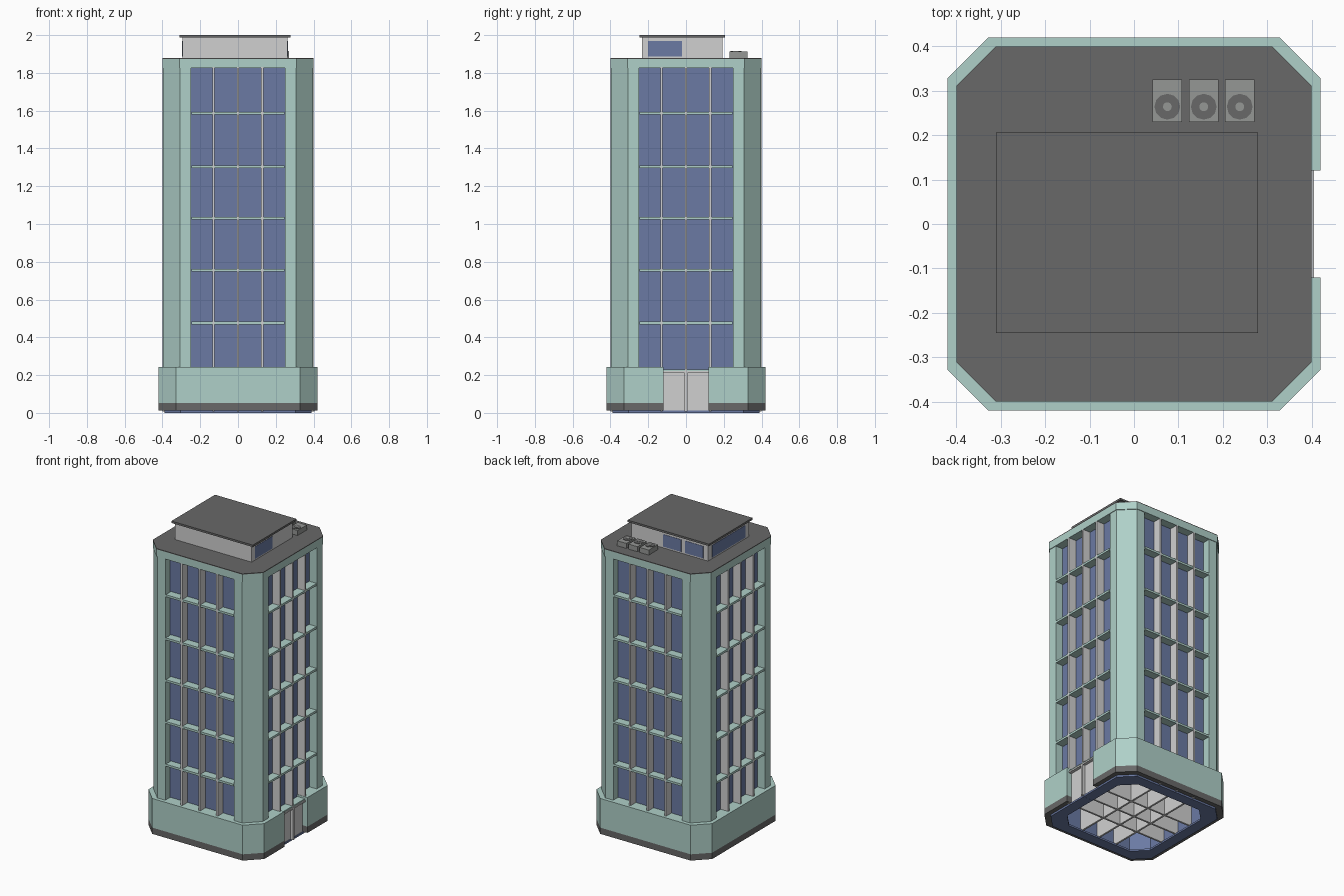
import bpy, bmesh, math
from mathutils import Matrix

if "Cube" in bpy.data.objects:
    bpy.data.objects.remove(bpy.data.objects["Cube"])


def material(name, rgb):
    m = bpy.data.materials.new(name)
    m.diffuse_color = (*rgb, 1)
    m.use_nodes = True
    m.node_tree.nodes["Principled BSDF"].inputs["Base Color"].default_value = m.diffuse_color
    return m


GREEN = material("pale_green", (0.43, 0.63, 0.58))
GLASS = material("blue_glass", (0.145, 0.195, 0.37))
LIGHT = material("light_grey", (0.63, 0.63, 0.63))
DARK = material("dark_grey", (0.14, 0.14, 0.14))
METAL = material("mid_grey", (0.30, 0.31, 0.30))


def finish(name, bm, mat):
    bmesh.ops.recalc_face_normals(bm, faces=bm.faces)
    me = bpy.data.meshes.new(name)
    bm.to_mesh(me)
    bm.free()
    me.materials.append(mat)
    ob = bpy.data.objects.new(name, me)
    bpy.context.collection.objects.link(ob)
    return ob


def add_box(bm, x0, x1, y0, y1, z0, z1, turn=0):
    m = (Matrix.Rotation(turn, 4, 'Z')
         @ Matrix.Translation(((x0 + x1) / 2, (y0 + y1) / 2, (z0 + z1) / 2))
         @ Matrix.Diagonal((x1 - x0, y1 - y0, z1 - z0, 1)))
    bmesh.ops.create_cube(bm, size=1, matrix=m)


def box(name, mat, *dims):
    bm = bmesh.new()
    add_box(bm, *dims)
    return finish(name, bm, mat)


def add_prism(bm, pts, z0, z1, turn=0):
    rot = Matrix.Rotation(turn, 4, 'Z')
    vs = [bm.verts.new(rot @ Matrix.Translation((x, y, z0)).to_translation()) for x, y in pts]
    f = bm.faces.new(vs)
    ext = bmesh.ops.extrude_face_region(bm, geom=[f])
    top = [g for g in ext["geom"] if isinstance(g, bmesh.types.BMVert)]
    bmesh.ops.translate(bm, verts=top, vec=(0, 0, z1 - z0))


def prism(name, mat, pts, z0, z1):
    bm = bmesh.new()
    add_prism(bm, pts, z0, z1)
    return finish(name, bm, mat)


def octagon(r, c):
    """Chamfered square, starting just above the +x side, anticlockwise."""
    return [(r, c), (c, r), (-c, r), (-r, c), (-r, -c), (-c, -r), (c, -r), (r, -c)]


def open_ring(r, c, ri, ci, gap):
    """Ring profile with a gap in the +x side."""
    outer = [(r, gap)] + octagon(r, c) + [(r, -gap)]
    inner = [(ri, gap)] + octagon(ri, ci) + [(ri, -gap)]
    return outer + inner[::-1]


QUARTERS = [k * math.pi / 2 for k in range(4)]
FLOORS = [0.476, 0.756, 1.03, 1.304, 1.587]
FINS = [-0.13, 0.0, 0.128]

# base skirt with a gap for the entrance
prism("plinth", DARK, open_ring(0.42, 0.328, 0.385, 0.30, 0.12), 0.012, 0.053)
prism("base_skirt", GREEN, open_ring(0.42, 0.328, 0.345, 0.25, 0.12), 0.053, 0.244)

# recessed glass walls, open underneath, and their foot ring
prism("glass_walls", GLASS, open_ring(0.345, 0.25, 0.335, 0.245, 0.0005), 0.002, 1.83)
prism("glass_foot", GLASS, open_ring(0.39, 0.305, 0.32, 0.235, 0.0005), 0.0, 0.012)

# corner columns
bm = bmesh.new()
for a in QUARTERS:
    add_prism(bm, [(0.25, 0.396), (0.308, 0.396), (0.396, 0.308), (0.396, 0.25),
                   (0.345, 0.25), (0.25, 0.345)], 0.2, 1.83, a)
finish("corner_columns", bm, GREEN)

# upright fins that run right through the tower
bm = bmesh.new()
for p in FINS:
    add_box(bm, p - 0.006, p + 0.006, -0.4, 0.4, 0.008, 1.83)
    add_box(bm, -0.4, 0.4, p - 0.006, p + 0.006, 0.008, 1.83)
finish("window_fins", bm, LIGHT)

# ledges at each floor, split between the fins
bm = bmesh.new()
edges = [-0.25] + FINS + [0.25]
for a in QUARTERS:
    for z in FLOORS:
        for e0, e1 in zip(edges, edges[1:]):
            add_box(bm, 0.34, 0.399, e0 + 0.005, e1 - 0.005, z - 0.007, z + 0.007, a)
finish("floor_ledges", bm, GREEN)

# cornice and flat roof
prism("cornice", GREEN, octagon(0.40, 0.311), 1.827, 1.874)
prism("roof_deck", DARK, octagon(0.40, 0.311), 1.874, 1.879)

# entrance on the right side
for s, side in ((1, "far"), (-1, "near")):
    y0, y1 = sorted((s * 0.006, s * 0.12))
    box("door_panel_" + side, LIGHT, 0.346, 0.385, y0, y1, 0.008, 0.215)
box("door_centre_post", LIGHT, 0.38, 0.405, -0.007, 0.007, 0.008, 0.215)
box("door_lintel", LIGHT, 0.346, 0.405, -0.12, 0.12, 0.212, 0.222)
box("door_ledge", GREEN, 0.346, 0.40, -0.12, 0.12, 0.222, 0.231)

# rooftop room
box("roof_room", LIGHT, -0.295, 0.262, -0.233, 0.192, 1.878, 1.988)
box("roof_room_cover", DARK, -0.311, 0.279, -0.245, 0.206, 1.987, 2.0)
box("roof_window_right", GLASS, 0.26, 0.264, -0.2, -0.02, 1.888, 1.968)
box("roof_window_left", GLASS, -0.297, -0.293, -0.19, 0.15, 1.888, 1.968)
box("roof_window_back_a", GLASS, -0.1, 0.03, 0.19, 0.194, 1.888, 1.968)
box("roof_window_back_b", GLASS, -0.26, -0.13, 0.19, 0.194, 1.888, 1.968)

# cooling units with round fans
for i, x in enumerate((0.075, 0.157, 0.238)):
    n = str(i + 1)
    box("cooling_unit_" + n, METAL, x - 0.033, x + 0.033, 0.23, 0.325, 1.878, 1.912)
    for part, r, z, mat in (("fan_", 0.029, 1.915, DARK), ("fan_hub_", 0.010, 1.917, METAL)):
        pts = [(x + r * math.cos(k * math.pi / 6), 0.264 + r * math.sin(k * math.pi / 6))
               for k in range(12)]
        prism(part + n, mat, pts, 1.908, z)
